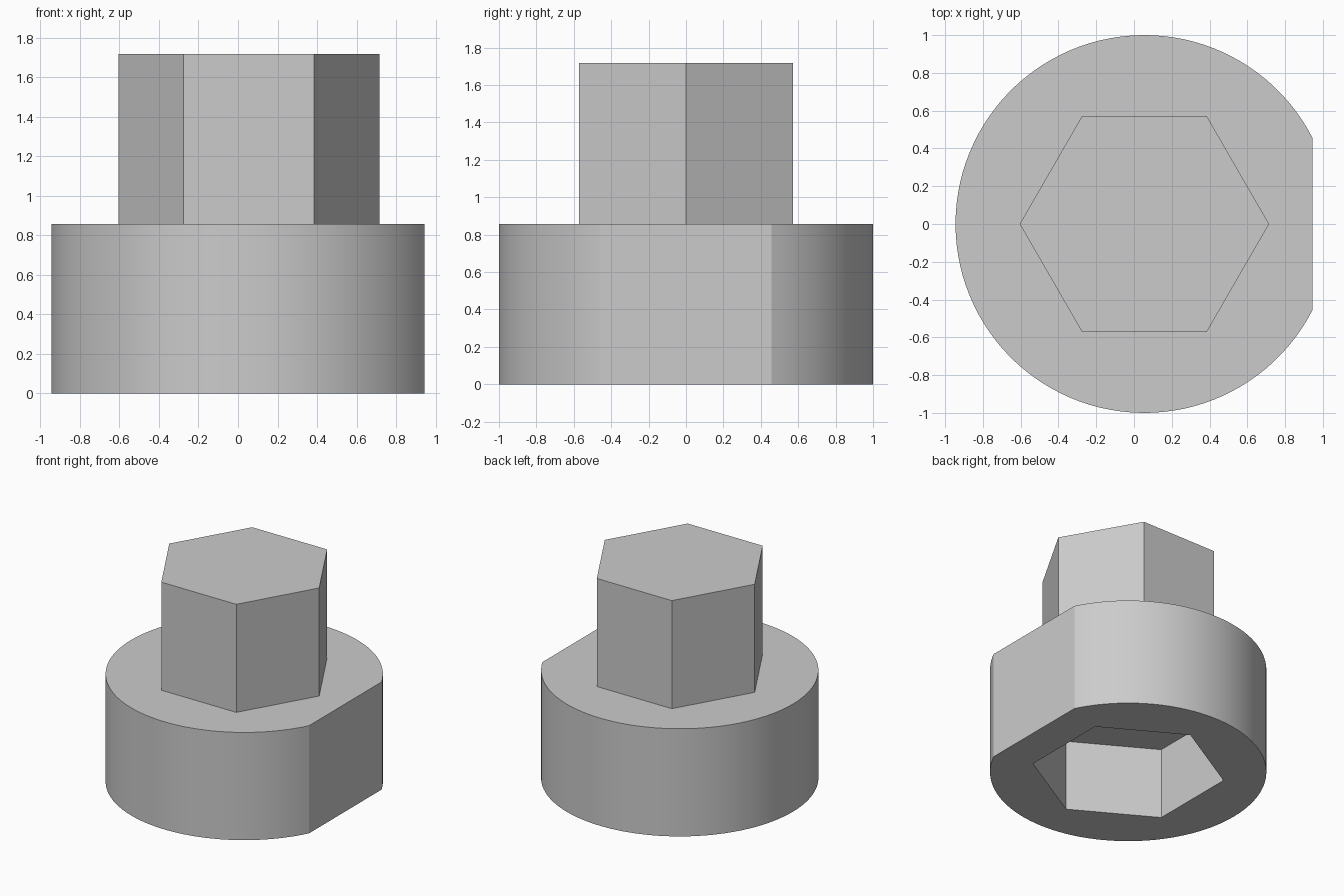
import bpy
import bmesh
from math import radians, acos, cos, sin, pi

cube = bpy.data.objects.get("Cube")
if cube:
    bpy.data.objects.remove(cube, do_unlink=True)

AXIS_X = 0.055       # centre of the round body
FLAT = 0.89          # distance from the axis to the flat side
BODY_TOP = 0.857
TOTAL = 1.717
SOCKET_DEPTH = 0.567

grey = bpy.data.materials.new("plain_grey")
grey.use_nodes = True
colour = (0.6, 0.6, 0.6, 1)
grey.diffuse_color = colour
grey.node_tree.nodes["Principled BSDF"].inputs["Base Color"].default_value = colour


def prism(name, outline, z0, z1):
    """Extrude a closed outline around the axis between two heights."""
    bm = bmesh.new()
    base = bm.faces.new([bm.verts.new((AXIS_X + x, y, z0)) for x, y in outline])
    side = bmesh.ops.extrude_face_region(bm, geom=[base], use_keep_orig=True)
    for item in side["geom"]:
        if isinstance(item, bmesh.types.BMVert):
            item.co.z = z1
    bmesh.ops.recalc_face_normals(bm, faces=bm.faces)
    mesh = bpy.data.meshes.new(name)
    bm.to_mesh(mesh)
    bm.free()
    mesh.materials.append(grey)
    obj = bpy.data.objects.new(name, mesh)
    bpy.context.collection.objects.link(obj)
    return obj


def arc(radius, start, end, steps):
    return [(radius * cos(start + (end - start) * i / steps),
             radius * sin(start + (end - start) * i / steps)) for i in range(steps + 1)]


def hexagon(radius, turn=0):
    return arc(radius, turn, turn + 2 * pi, 6)[:-1]


# Round body with one flat side
half = acos(FLAT)
body = prism("round_body", arc(1, half, 2 * pi - half, 96), 0, BODY_TOP)

# Hexagonal socket in the underside, turned against the drive
cutter = prism("socket_cutter", hexagon(0.70, radians(30)), -0.2, SOCKET_DEPTH)
cutter.hide_render = True
cutter.hide_set(True)
cut = body.modifiers.new("socket", "BOOLEAN")
cut.operation = "DIFFERENCE"
cut.solver = "EXACT"
cut.object = cutter

bpy.context.view_layer.objects.active = body
body.select_set(True)
bpy.ops.object.modifier_apply(modifier=cut.name)
bpy.data.objects.remove(cutter, do_unlink=True)
bpy.ops.object.shade_smooth_by_angle(angle=radians(20))

# Hexagonal drive on top
prism("hex_drive", hexagon(0.66), BODY_TOP, TOTAL)
